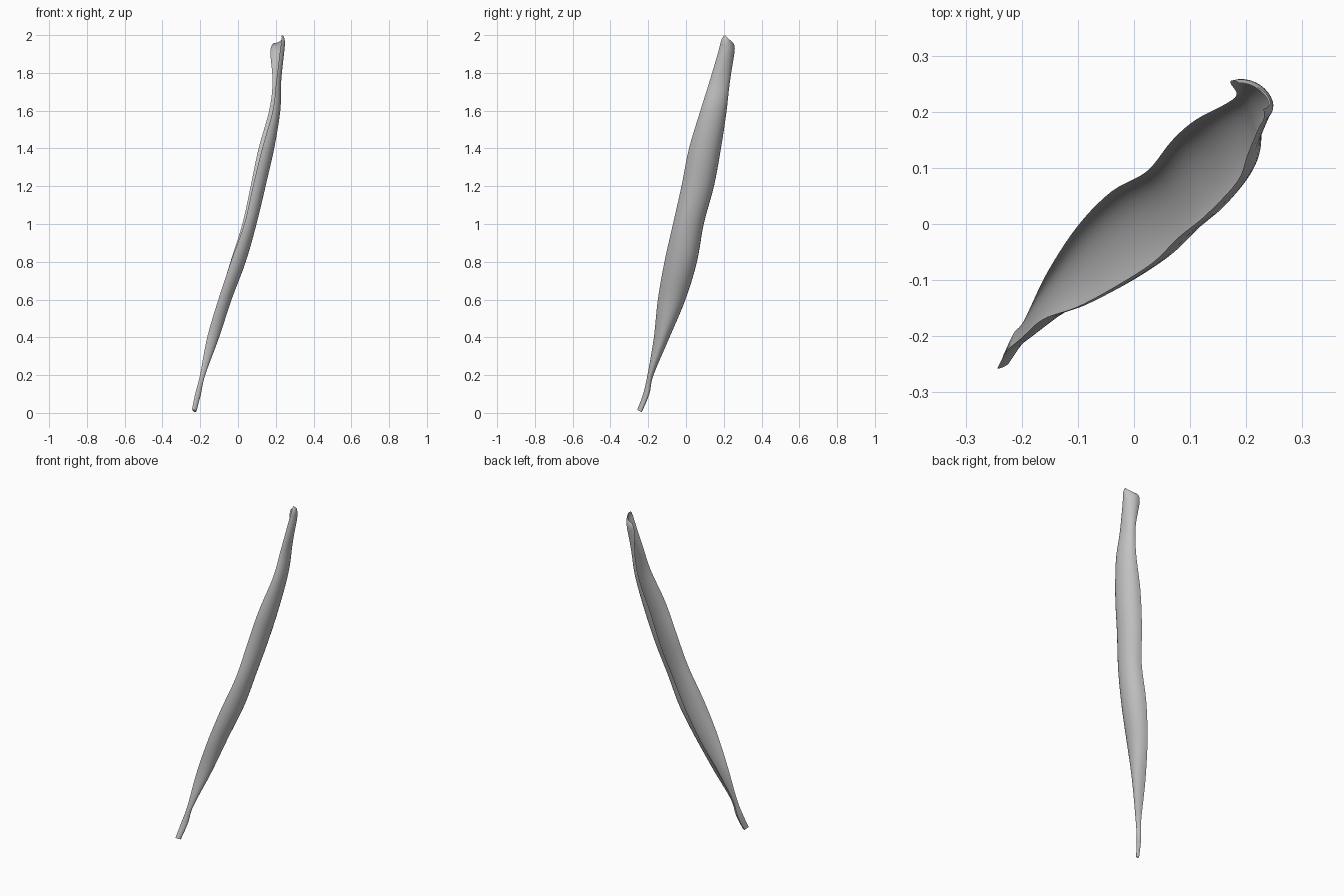
import bpy
import bmesh
from mathutils import Vector

cube = bpy.data.objects.get("Cube")
if cube:
    bpy.data.objects.remove(cube, do_unlink=True)

# Leaf stations: height, back edge xy, bulge xy, front edge xy, slope of the cut, hollowness
STATIONS = [
    (.01, -.233, -.234, -.221, -.245, -.244, -.258, -.5, .05),
    (.1, -.214, -.194, -.197, -.21, -.227, -.227, 0, .05),
    (.2, -.196, -.172, -.174, -.19, -.201, -.204, 0, .1),
    (.4, -.155, -.087, -.1, -.125, -.163, -.17, 0, .35),
    (.6, -.1, -.003, -.034, -.07, -.104, -.149, 0, .55),
    (.8, -.04, .058, .041, -.02, -.038, -.114, 0, .6),
    (1, .023, .094, .098, .02, .033, -.069, 0, .6),
    (1.2, .067, .148, .146, .07, .079, -.024, 0, .6),
    (1.4, .109, .185, .191, .112, .128, .016, 0, .6),
    (1.6, .165, .215, .223, .155, .184, .076, 0, .65),
    (1.75, .183, .231, .227, .19, .202, .123, 0, .7),
    (1.9, .172, .251, .237, .23, .222, .171, -.2, .85),
    (1.95, .176, .256, .239, .234, .231, .187, -.5, .87),
    (1.975, .189, .251, .235, .232, .231, .205, -.9, .87),
]
STEPS = 5      # rings between stations
SIDES = 14     # segments across the leaf
FULLNESS = .9  # how square the bulge is


def blend(a, b, c, d, t):
    """Smooth curve from b to c."""
    return (b * 2 + (c - a) * t + (a * 2 - b * 5 + c * 4 - d) * t ** 2
            + (b * 3 - a - c * 3 + d) * t ** 3) / 2


def smooth_stations(rows):
    last = len(rows) - 1
    for i in range(last):
        four = [rows[max(0, min(last, k))] for k in range(i - 1, i + 3)]
        for s in range(STEPS):
            yield [blend(*column, s / STEPS) for column in zip(*four)]
    yield rows[last]


def arc(back, bulge, front):
    """Rounded curve from the back edge through the bulge to the front edge."""
    middle = (bulge * 8 - back - front) / 6
    spread = (back - front) * FULLNESS / 2
    points = []
    for k in range(SIDES + 1):
        t = k / SIDES
        u = 1 - t
        points.append(back * u ** 3 + (middle + spread) * (3 * u * u * t)
                      + (middle - spread) * (3 * u * t * t) + front * t ** 3)
    return points


def section(row):
    """Closed crescent: full outer curve out, shallower inner curve back."""
    z, bx, by, mx, my, fx, fy, slope, hollow = row
    back, bulge, front = Vector((bx, by)), Vector((mx, my)), Vector((fx, fy))
    inner = ((back + front) / 2).lerp(bulge, hollow)
    loop = arc(back, bulge, front) + arc(back, inner, front)[-2:0:-1]
    return [(p.x, p.y, max(0, min(2, z + slope * (p.y - my)))) for p in loop]


# Skin the cross-sections into one closed blade with a stalk
bm = bmesh.new()
rings = [[bm.verts.new(p) for p in section(row)] for row in smooth_stations(STATIONS)]
for low, high in zip(rings, rings[1:]):
    for k in range(len(low)):
        n = (k + 1) % len(low)
        bm.faces.new((low[k], low[n], high[n], high[k]))

# Close both ends with strips across the crescent
for ring in (rings[0], rings[-1]):
    for k in range(SIDES):
        strip = [ring[k], ring[k + 1], ring[-k - 1], ring[-k % len(ring)]]
        bm.faces.new(list(dict.fromkeys(strip)))
bmesh.ops.recalc_face_normals(bm, faces=bm.faces)

mesh = bpy.data.meshes.new("leaf")
bm.to_mesh(mesh)
bm.free()
leaf = bpy.data.objects.new("leaf", mesh)
bpy.context.collection.objects.link(leaf)

# Plain grey
grey = bpy.data.materials.new("light grey")
grey.use_nodes = True
colour = (.55, .55, .55, 1)
grey.diffuse_color = colour
grey.node_tree.nodes["Principled BSDF"].inputs["Base Color"].default_value = colour
mesh.materials.append(grey)

bpy.ops.object.select_all(action="DESELECT")
leaf.select_set(True)
bpy.context.view_layer.objects.active = leaf
bpy.ops.object.shade_smooth_by_angle()
